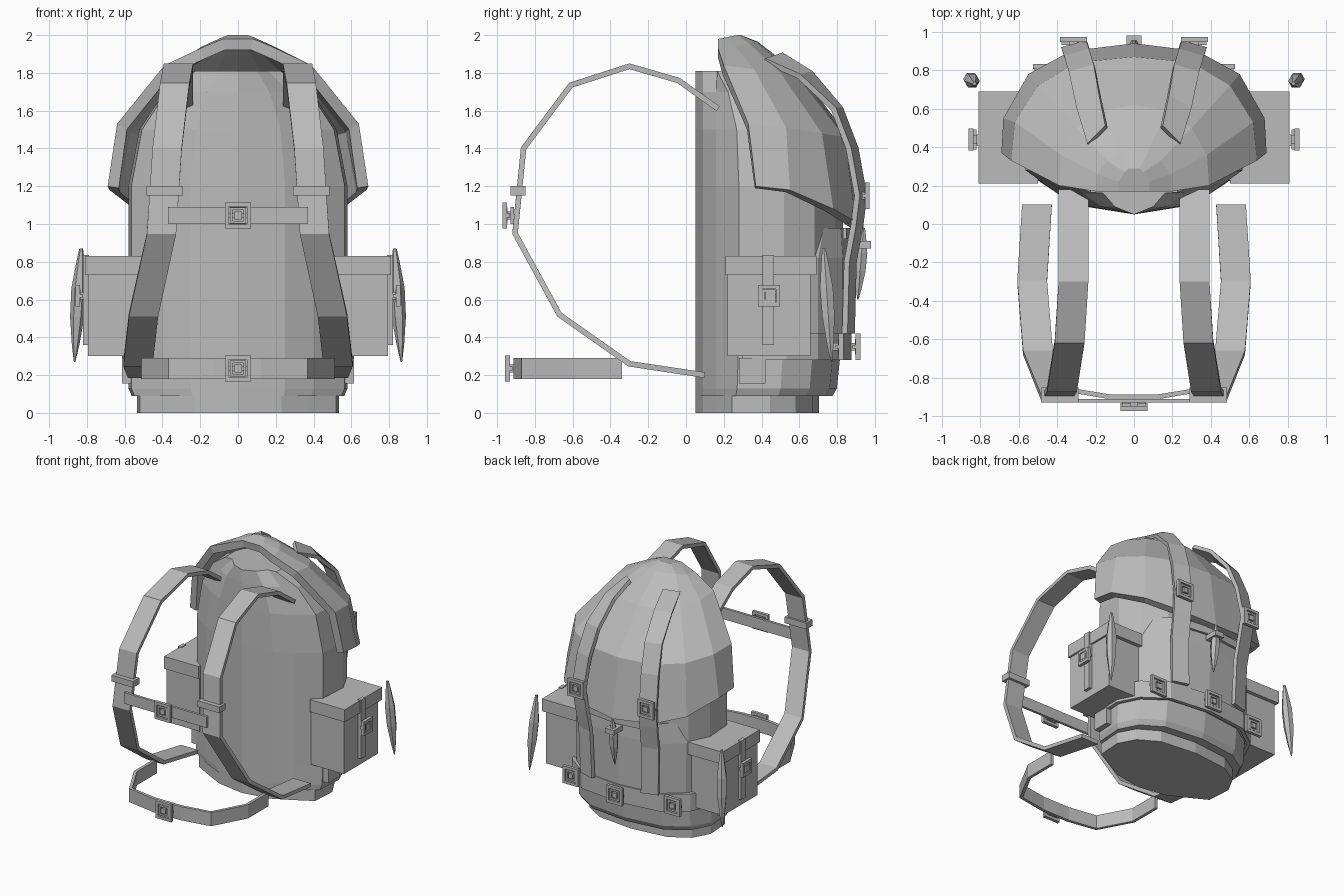
import bpy, bmesh, math
from mathutils import Vector, Matrix

if "Cube" in bpy.data.objects:
    bpy.data.objects.remove(bpy.data.objects["Cube"])

grey = bpy.data.materials.new("grey_canvas")
grey.diffuse_color = (0.5, 0.5, 0.5, 1)
grey.use_nodes = True
grey.node_tree.nodes["Principled BSDF"].inputs["Base Color"].default_value = grey.diffuse_color


def finish(name, bm, thick=0, offset=0):
    bmesh.ops.recalc_face_normals(bm, faces=bm.faces)
    me = bpy.data.meshes.new(name)
    bm.to_mesh(me)
    bm.free()
    me.materials.append(grey)
    ob = bpy.data.objects.new(name, me)
    bpy.context.collection.objects.link(ob)
    if thick:
        mod = ob.modifiers.new("thickness", 'SOLIDIFY')
        mod.thickness, mod.offset = thick, offset
    return ob


def loft(name, rows, closed=False, caps=(False, False), thick=0, offset=0):
    """Skin a list of point rows."""
    bm = bmesh.new()
    vs = [[bm.verts.new(p) for p in r] for r in rows]
    n = len(rows[0])
    for a, b in zip(vs, vs[1:]):
        for i in range(n if closed else n - 1):
            j = (i + 1) % n
            bm.faces.new((a[i], a[j], b[j], b[i]))
    for use, ring in zip(caps, (vs[0], vs[-1])):
        if use:
            bm.faces.new(ring)
    return finish(name, bm, thick, offset)


def strip(name, pts, width, sides, thick=0.03):
    """Flat webbing along pts, spread along one side vector or one per point."""
    if not isinstance(sides, list):
        sides = [sides] * len(pts)
    half = [Vector(s).normalized() * width / 2 for s in sides]
    return loft(name, [[Vector(p) - h, Vector(p) + h] for p, h in zip(pts, half)], thick=thick)


def box(name, lo, hi):
    bm = bmesh.new()
    bmesh.ops.create_cube(bm, size=1)
    lo, hi = Vector(lo), Vector(hi)
    for v in bm.verts:
        v.co = Vector([(lo[i] + hi[i]) / 2 + v.co[i] * (hi[i] - lo[i]) for i in range(3)])
    return finish(name, bm)


def buckle(name, loc, angle, size=0.14):
    """Square frame, inner frame and peg; local -y points outward."""
    bm = bmesh.new()

    def cube(x, z, sx, sz, y, sy):
        m = Matrix.Translation((x, y, z)) @ Matrix.Diagonal((sx, sy, sz, 1))
        bmesh.ops.create_cube(bm, size=1, matrix=m)
    for s, w, y, d in ((size, 0.022, 0, 0.025), (size * 0.6, 0.014, 0.004, 0.02)):
        e = (s - w) / 2
        for k in (-1, 1):
            cube(0, k * e, s, w, y, d)
            cube(k * e, 0, w, s - 2 * w, y, d)
    cube(0, 0, 0.04, 0.04, 0.02, 0.06)
    cube(0, 0, size * 0.9, 0.02, 0.02, 0.015)
    bm.transform(Matrix.Translation(loc) @ Matrix.Rotation(angle, 4, 'Z'))
    return finish(name, bm)


def spindle(name, a, b, r, depth=1.0):
    """Faceted toggle tapering to both ends."""
    a, b = Vector(a), Vector(b)
    rows = []
    for t, k in ((0, 0.25), (0.12, 0.55), (0.35, 1), (0.6, 0.95), (0.85, 0.5), (1, 0.1)):
        c = a.lerp(b, t)
        rows.append([c + Vector((math.cos(i * math.pi / 3) * r * k,
                                 math.sin(i * math.pi / 3) * r * k * depth, 0)) for i in range(6)])
    return loft(name, rows, True, (True, True))


def mirror_row(half):
    """Right-to-centre half row extended to the left side."""
    return half + [(-x, y, z) for x, y, z in half[-2::-1]]


# main bag: one outline scaled at each height
outline = [(0, .05), (.25, .09), (.4, .16), (.565, .28), (.58, .52), (.5, .68), (.33, .79), (0, .83)]
outline += [(-x, y) for x, y in outline[-2:0:-1]]
levels = [(0, .92, .84), (.09, .92, .84), (.09, .97, .93), (.13, 1, .96), (.28, 1, .98), (.7, 1, 1),
          (1.2, 1, 1), (1.5, .9, .95), (1.7, .67, .75), (1.81, .4, .5)]
loft("bag_body", [[(x * sx, .05 + (y - .05) * (sy if y > .2 else 1), z) for x, y in outline]
                  for z, sx, sy in levels], True, (True, True))

# lid: hood open at the front
lid = [
    [(.69, .37, 1.2), (.68, .55, 1.18), (.55, .78, 1.08), (.33, .9, 1.01), (0, .94, .98)],
    [(.64, .33, 1.53), (.62, .53, 1.51), (.5, .72, 1.48), (.3, .84, 1.46), (0, .87, 1.45)],
    [(.39, .2, 1.84), (.38, .36, 1.82), (.3, .5, 1.8), (.17, .59, 1.78), (0, .62, 1.78)],
    [(.2, .17, 1.93), (.19, .26, 1.94), (.14, .33, 1.96), (.07, .37, 1.965), (0, .38, 1.965)],
    [(.08, .17, 1.98), (.08, .22, 1.99), (.05, .27, 2), (.03, .29, 2), (0, .29, 2)]]
loft("lid", [mirror_row(r) for r in lid], caps=(False, True), thick=.06, offset=-1)

# back pocket and its flap
loft("back_pocket", [mirror_row(r) for r in (
    [(.52, .64, .3), (.49, .7, .3), (.33, .83, .3), (0, .86, .3)],
    [(.52, .64, .82), (.49, .7, .82), (.33, .83, .82), (0, .87, .82)],
    [(.43, .7, .98), (.42, .73, .98), (.33, .82, .98), (0, .86, .98)])], thick=.06, offset=-1)
strip("pocket_flap", mirror_row([(.33, .84, .95), (0, .88, .95)]), .06, (0, 0, 1), .02)

# lower belt round the bag
strip("lower_belt", mirror_row([(.59, .3, .35), (.6, .53, .35), (.52, .69, .35), (.34, .82, .35),
                                (0, .86, .35)]), .14, (0, 0, 1))
buckle("lower_buckle_centre", (0, .91, .35), math.pi)

# chest strap and hip belt
strip("chest_strap", [(-.37, -.92, 1.045), (.37, -.92, 1.045)], .09, (0, 0, 1), .02)
buckle("chest_buckle", (0, -.96, 1.045), 0)
strip("hip_belt", mirror_row([(.5, -.34, .235), (.5, -.6, .235), (.36, -.86, .235), (.12, -.9, .235),
                              (0, -.9, .235)]), .11, (0, 0, 1), .025)
buckle("hip_buckle", (0, -.945, .235), 0)

# centre toggle on the pocket
spindle("pocket_toggle", (0, .94, .98), (0, .91, .6), .035)
box("toggle_keeper", (-.04, .87, .87), (.04, .98, .91))

for s, side in ((1, "right"), (-1, "left")):
    # shoulder strap
    path = [(.315, .17, 1.61), (.315, -.04, 1.76), (.315, -.3, 1.835), (.335, -.61, 1.735),
            (.375, -.86, 1.4), (.405, -.905, .95), (.5, -.67, .52), (.53, -.3, .26), (.505, .1, .2)]
    strip("shoulder_strap_" + side, [(s * x, y, z) for x, y, z in path], .155, (1, 0, 0))
    x0, x1 = sorted((s * .29, s * .485))
    box("strap_keeper_" + side, (x0, -.93, 1.15), (x1, -.85, 1.2))

    # lid strap with buckle
    path = [(.19, .46, 1.88), (.235, .63, 1.79), (.27, .8, 1.61), (.295, .88, 1.4), (.31, .925, 1.15),
            (.3, .905, .99), (.29, .87, .8), (.28, .86, .42)]
    tilt = [(.6, -.6, -.2), (.8, -.45, -.1)] + [(1, -.3, 0)] * 6
    strip("lid_strap_" + side, [(s * x, y, z) for x, y, z in path], .135,
          [(s * x, y, z) for x, y, z in tilt])
    buckle("lid_buckle_" + side, (s * .315, .96, 1.15), math.pi)
    buckle("lower_buckle_" + side, (s * .455, .82, .35), math.pi)

    # side pocket with lid, strap, buckle and hanging toggle
    for name, a, b in (("side_pocket", (.5, .22, .3), (.795, .66, .74)),
                       ("side_pocket_lid", (.5, .21, .73), (.81, .69, .83)),
                       ("side_pocket_strap", (.79, .405, .36), (.82, .465, .835)),
                       ("side_tab", (.5, .28, .155), (.615, .42, .29))):
        xa, xb = sorted((s * a[0], s * b[0]))
        box(name + "_" + side, (xa, a[1], a[2]), (xb, b[1], b[2]))
    buckle("side_buckle_" + side, (s * .848, .44, .62), s * math.pi / 2, .115)
    spindle("side_toggle_" + side, (s * .83, .73, .87), (s * .865, .77, .27), .04)
